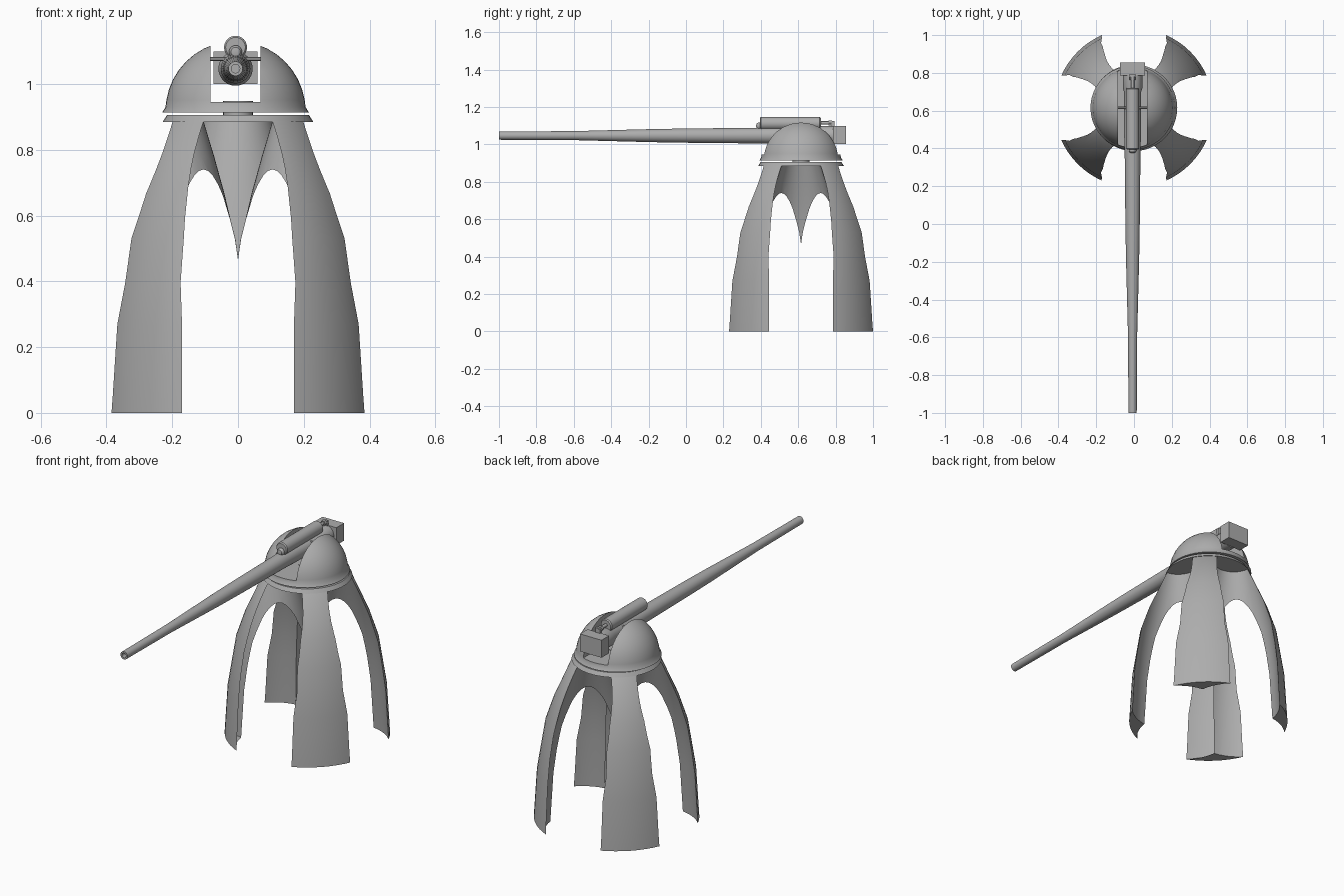
import bpy, bmesh, math
from mathutils import Matrix

if "Cube" in bpy.data.objects:
    bpy.data.objects.remove(bpy.data.objects["Cube"])

CY = 0.615      # y of the turret axis
GX = -0.0075    # x of the gun and dome

steel = bpy.data.materials.new("dark_grey_steel")
steel.diffuse_color = (0.42, 0.42, 0.42, 1)
steel.use_nodes = True
steel.node_tree.nodes["Principled BSDF"].inputs["Base Color"].default_value = steel.diffuse_color


def select(ob):
    bpy.ops.object.select_all(action='DESELECT')
    ob.select_set(True)
    bpy.context.view_layer.objects.active = ob


def smooth(ob):
    select(ob)
    bpy.ops.object.shade_smooth_by_angle(angle=math.radians(30))


def finish(bm, name, loc=(0, 0, 0), rot=None):
    bmesh.ops.recalc_face_normals(bm, faces=bm.faces)
    if rot:
        bm.transform(rot)
    bm.transform(Matrix.Translation(loc))
    me = bpy.data.meshes.new(name)
    bm.to_mesh(me)
    bm.free()
    me.materials.append(steel)
    ob = bpy.data.objects.new(name, me)
    bpy.context.collection.objects.link(ob)
    smooth(ob)
    return ob


def lathe(name, profile, loc, segs=32, rot=None):
    """Revolve (radius, height) points around z."""
    bm = bmesh.new()
    rings = [[bm.verts.new((r * math.cos(2 * math.pi * k / segs),
                            r * math.sin(2 * math.pi * k / segs), h))
              for k in range(segs)] if r > 0 else [bm.verts.new((0, 0, h))]
             for r, h in profile]
    for a, b in zip(rings, rings[1:]):
        for k in range(segs):
            f = []
            for v in (a[k % len(a)], a[(k + 1) % len(a)], b[(k + 1) % len(b)], b[k % len(b)]):
                if v not in f:
                    f.append(v)
            bm.faces.new(f)
    return finish(bm, name, loc, rot)


def box(name, size, loc):
    bm = bmesh.new()
    bmesh.ops.create_cube(bm, size=1, matrix=Matrix.Diagonal((*size, 1)))
    return finish(bm, name, loc)


def cut(ob, cutters):
    """Subtract the cutters, then remove them."""
    select(ob)
    for c in cutters:
        mod = ob.modifiers.new("cut", 'BOOLEAN')
        mod.object = c
        mod.operation = 'DIFFERENCE'
        mod.solver = 'EXACT'
        bpy.ops.object.modifier_apply(modifier=mod.name)
    for c in cutters:
        bpy.data.objects.remove(c)
    smooth(ob)


ALONG_Y = Matrix.Rotation(-math.pi / 2, 4, 'X')   # z axis -> +y
ALONG_X = Matrix.Rotation(math.pi / 2, 4, 'Y')    # z axis -> +x

# Base: bell-shaped solid, hollowed by four upright bell cutters into four legs
base = lathe("vaulted_base", [(0, 0), (.421, 0), (.405, .27), (.364, .53), (.318, .67),
                              (.225, .885), (.205, .9), (0, .9)], (0, CY, 0), 64)
bell = [(0, -.1), (.246, -.1), (.244, 0), (.232, .27), (.219, .40), (.201, .53),
        (.168, .67), (.1375, .78), (.1056, .886), (0, .886)]
D = .21
cut(base, [lathe("arch_cutter", bell, (x * D, CY + y * D, 0), 48)
           for x, y in ((1, 0), (-1, 0), (0, 1), (0, -1))])

# Ring on top of the base and the pivot
lathe("base_ring", [(0, .885), (.229, .885), (.216, .906), (0, .906)], (0, CY, 0), 48)
lathe("turret_pivot", [(0, .895), (.045, .895), (.045, .948), (0, .948)], (0, CY, 0))

# Dome with a slot for the gun
prof = [(0, .914), (.223, .914), (.213, .930)]
prof += [(.213 * math.cos(math.radians(t)), .918 + .213 * math.sin(math.radians(t)))
         for t in range(9, 90, 9)] + [(0, 1.131)]
dome = lathe("turret_dome", prof, (GX, CY, 0), 48)
cut(dome, [box("slot_cutter", (.153, .6, .4), (GX, CY, 1.145))])

# Barrel with bore
lathe("gun_barrel", [(0, .12), (.013, .12), (.013, 0), (.022, 0), (.024, .4), (.035, .82),
                     (.038, 1.0), (.042, 1.4), (.045, 1.48), (.045, 1.70), (.052, 1.72),
                     (.052, 1.79), (0, 1.79)], (GX, -1, 1.047), 32, ALONG_Y)
box("breech_block", (.134, .068, .098), (GX, .821, 1.05))

# Trunnion pins
lathe("trunnion", [(0, -.085), (.006, -.085), (.006, .085), (0, .085)],
      (GX, CY, 1.076), 12, ALONG_X)

# Recoil cylinder, its rod and fittings
lathe("recoil_cylinder", [(0, 0), (.03, 0), (.035, .006), (.035, .32), (.03, .326), (0, .326)],
      (GX, .395, 1.112), 24, ALONG_Y)
lathe("recoil_front_cap", [(0, 0), (.014, .003), (.02, .012), (.02, .04), (0, .04)],
      (GX, .375, 1.098), 20, ALONG_Y)
lathe("recoil_rod", [(0, 0), (.009, 0), (.009, .08), (0, .08)],
      (GX, .715, 1.115), 16, ALONG_Y)
lathe("rod_nut", [(0, 0), (.015, 0), (.015, .018), (0, .018)],
      (GX, .762, 1.115), 6, ALONG_Y)
box("rod_bracket", (.03, .014, .06), (GX, .786, 1.095))
for y in (.46, .66):
    box("recoil_saddle", (.03, .03, .03), (GX, y, 1.085))
